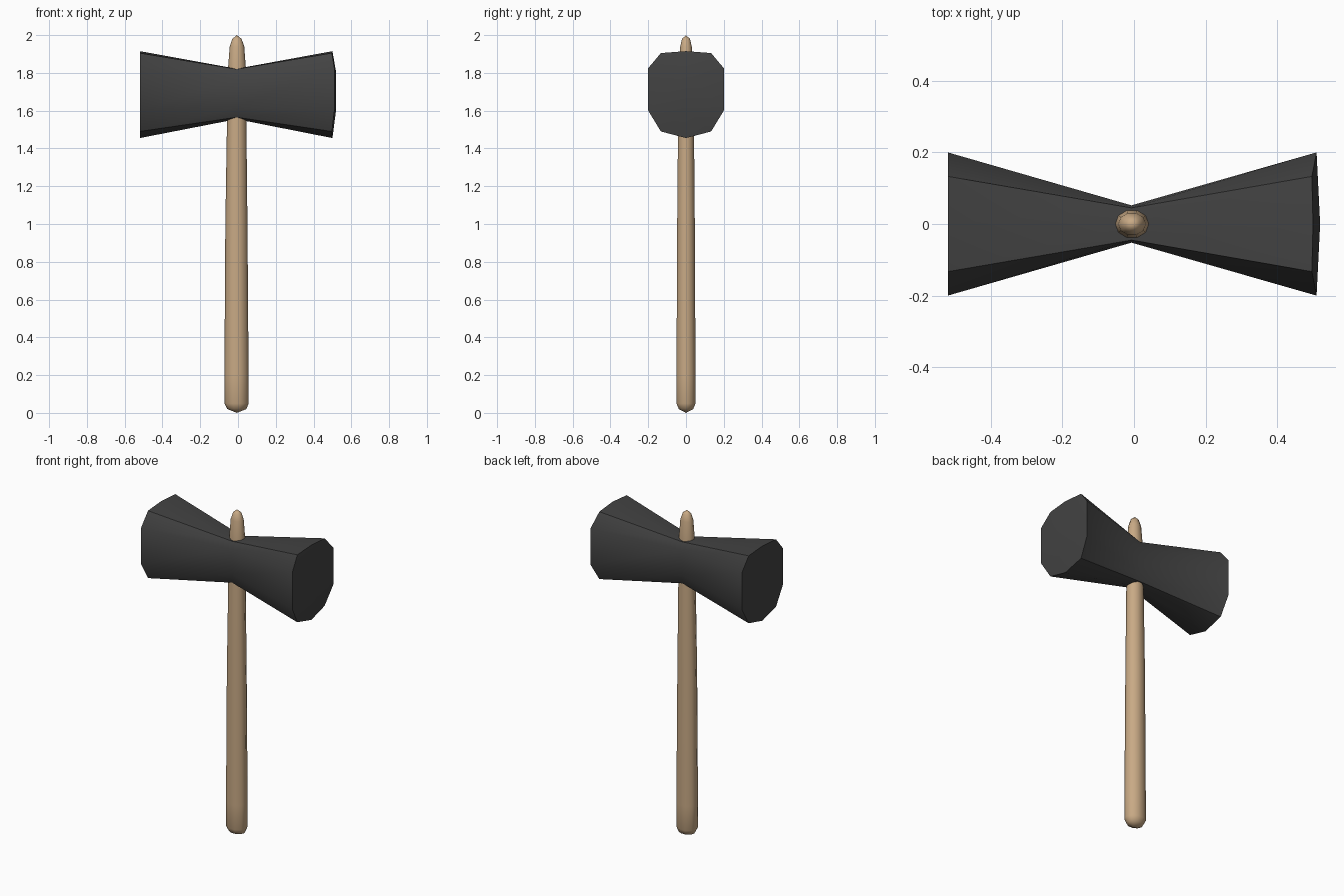
import bpy, bmesh, math

if "Cube" in bpy.data.objects:
    bpy.data.objects.remove(bpy.data.objects["Cube"])


def material(name, rgb):
    m = bpy.data.materials.new(name)
    m.diffuse_color = (*rgb, 1)
    m.use_nodes = True
    m.node_tree.nodes["Principled BSDF"].inputs["Base Color"].default_value = m.diffuse_color
    return m


def finish(bm, name, mat, angle):
    bmesh.ops.recalc_face_normals(bm, faces=bm.faces)
    mesh = bpy.data.meshes.new(name)
    bm.to_mesh(mesh)
    bm.free()
    mesh.materials.append(mat)
    ob = bpy.data.objects.new(name, mesh)
    bpy.context.collection.objects.link(ob)
    bpy.ops.object.select_all(action='DESELECT')
    bpy.context.view_layer.objects.active = ob
    ob.select_set(True)
    bpy.ops.object.shade_smooth_by_angle(angle=math.radians(angle))
    return ob


def bridge(bm, a, b):
    n = len(a)
    for i in range(n):
        j = (i + 1) % n
        bm.faces.new((a[i], a[j], b[j], b[i]))


wood = material("light wood", (0.58, 0.40, 0.235))
iron = material("dark iron", (0.055, 0.055, 0.055))

# Handle: tapered oval shaft, slightly off centre, with rounded ends
SIDES = 10
# z, min x, max x, half depth
profile = [(0.02, -0.056, 0.044, 0.040), (0.05, -0.072, 0.056, 0.053),
           (0.20, -0.072, 0.056, 0.053), (1.00, -0.067, 0.050, 0.049),
           (1.56, -0.058, 0.044, 0.044), (1.82, -0.053, 0.042, 0.040),
           (1.94, -0.044, 0.033, 0.032), (1.98, -0.030, 0.019, 0.022)]
bm = bmesh.new()
rings = []
for z, x0, x1, d in profile:
    cx, rx = (x0 + x1) / 2, (x1 - x0) / 2
    rings.append([bm.verts.new((cx + rx * math.cos(2 * math.pi * i / SIDES),
                                d * math.sin(2 * math.pi * i / SIDES), z))
                  for i in range(SIDES)])
for a, b in zip(rings, rings[1:]):
    bridge(bm, a, b)
for ring, z in ((rings[0], 0.0), (rings[-1], 2.0)):
    tip = bm.verts.new((-0.006, 0, z))
    for i in range(SIDES):
        bm.faces.new((ring[i], ring[(i + 1) % SIDES], tip))
finish(bm, "handle", wood, 50)

# Head: bow-tie block, ten-sided ends narrowing to a thin waist
end = [(0, 1.915), (0.133, 1.905), (0.2, 1.825),
       (0.2, 1.60), (0.133, 1.49), (0, 1.455)]
waist = [(0, 1.822), (0.045, 1.82), (0.052, 1.775),
         (0.052, 1.62), (0.045, 1.565), (0, 1.555)]
right_x = [0.50, 0.497, 0.51, 0.51, 0.497, 0.50]


def head_ring(bm, half, xs):
    pts = [(x, y, z) for x, (y, z) in zip(xs, half)]
    pts += [(x, -y, z) for x, y, z in reversed(pts[1:-1])]
    return [bm.verts.new(p) for p in pts]


bm = bmesh.new()
left = head_ring(bm, end, [-0.52] * 6)
mid = head_ring(bm, waist, [-0.007] * 6)
right = head_ring(bm, end, right_x)
bridge(bm, left, mid)
bridge(bm, mid, right)
# striking faces, split by a vertical centre line
for r, x in ((left, -0.52), (right, 0.52)):
    hi = bm.verts.new((x, 0, 1.80))
    lo = bm.verts.new((x, 0, 1.61))
    for s in (1, -1):
        bm.faces.new((r[0], r[s], r[2 * s], hi))
        bm.faces.new((hi, r[2 * s], r[3 * s], lo))
        bm.faces.new((lo, r[3 * s], r[4 * s], r[5]))
finish(bm, "hammer_head", iron, 35)
